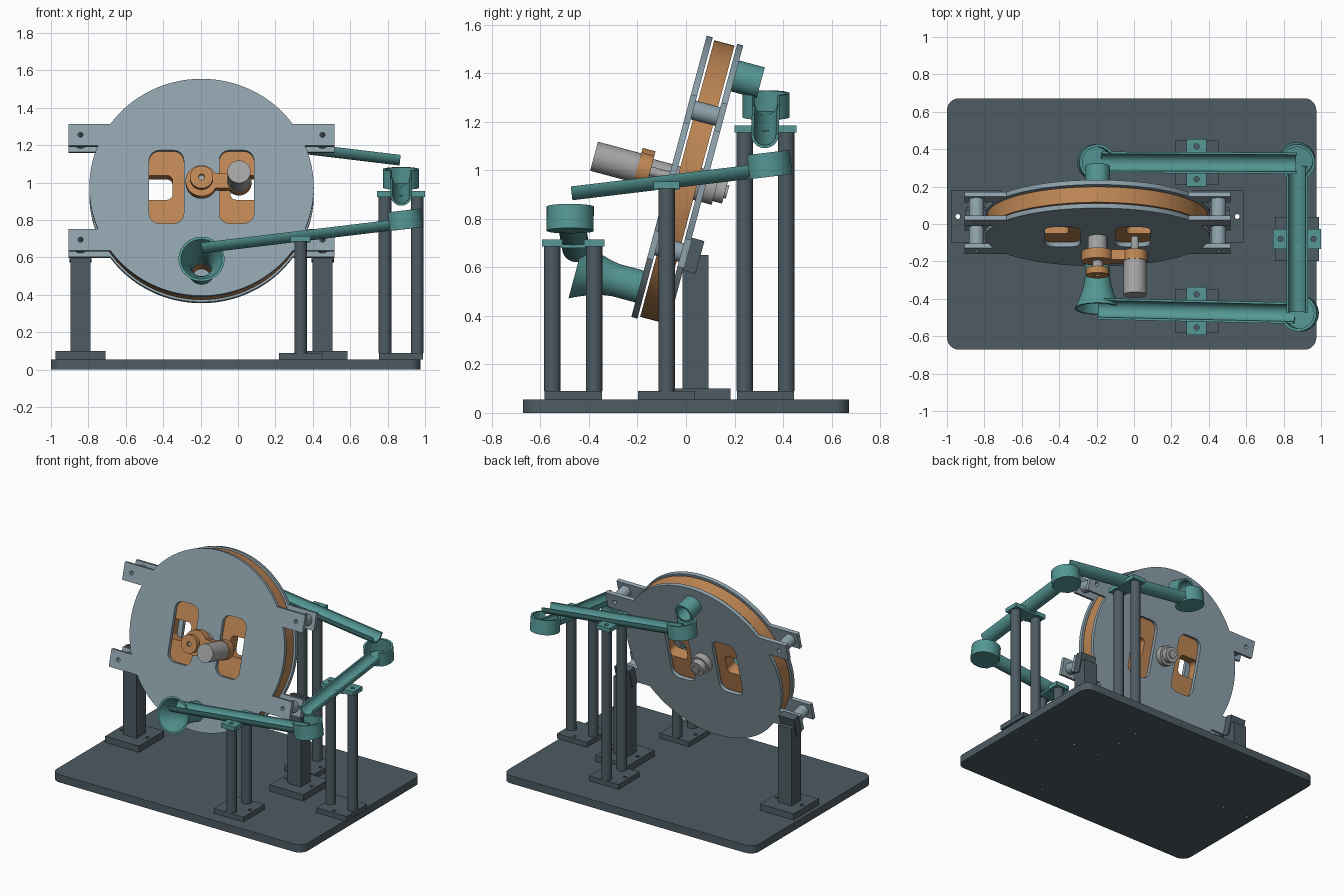
import bpy, bmesh
from math import sin, cos, pi, radians, atan2, hypot, sqrt, asin
from mathutils import Matrix, Vector

if "Cube" in bpy.data.objects:
    bpy.data.objects.remove(bpy.data.objects["Cube"])


def material(name, r, g, b):
    m = bpy.data.materials.new(name)
    m.diffuse_color = (r, g, b, 1)
    m.use_nodes = True
    m.node_tree.nodes["Principled BSDF"].inputs["Base Color"].default_value = m.diffuse_color
    return m


SLATE = material("slate", 0.075, 0.105, 0.125)
PANEL = material("panel", 0.27, 0.36, 0.41)
ORANGE = material("orange", 0.52, 0.24, 0.09)
TEAL = material("teal", 0.09, 0.31, 0.30)
METAL = material("metal", 0.38, 0.38, 0.38)
I = Matrix.Identity(4)


def finish(name, me, mat, M):
    bm = bmesh.new()
    bm.from_mesh(me)
    bmesh.ops.remove_doubles(bm, verts=bm.verts, dist=1e-5)
    bmesh.ops.recalc_face_normals(bm, faces=bm.faces)
    bm.to_mesh(me)
    bm.free()
    me.materials.clear()
    me.materials.append(mat)
    ob = bpy.data.objects.new(name, me)
    ob.matrix_world = M
    bpy.context.collection.objects.link(ob)
    return ob


def plate(name, loops, z0, z1, mat, M=I):
    """Extrude an outline with optional holes from z0 to z1."""
    cu = bpy.data.curves.new(name, 'CURVE')
    cu.dimensions = '2D'
    cu.fill_mode = 'BOTH'
    cu.extrude = (z1 - z0) / 2
    for loop in loops:
        s = cu.splines.new('POLY')
        s.points.add(len(loop) - 1)
        for p, c in zip(s.points, loop):
            p.co = (c[0], c[1], 0, 1)
        s.use_cyclic_u = True
    tmp = bpy.data.objects.new("tmp", cu)
    bpy.context.collection.objects.link(tmp)
    dg = bpy.context.evaluated_depsgraph_get()
    me = bpy.data.meshes.new_from_object(tmp.evaluated_get(dg))
    bpy.data.objects.remove(tmp)
    me.transform(Matrix.Translation((0, 0, (z0 + z1) / 2)))
    return finish(name, me, mat, M)


def lathe(name, prof, mat, M=I, n=48, closed=False):
    """Spin (radius, z) points about z; closed joins last to first."""
    bm = bmesh.new()
    rings = [[bm.verts.new((r * cos(2 * pi * i / n), r * sin(2 * pi * i / n), z))
              for i in range(n)] for r, z in prof]
    pairs = list(zip(rings, rings[1:])) + ([(rings[-1], rings[0])] if closed else [])
    for a, b in pairs:
        for i in range(n):
            bm.faces.new((a[i], a[(i + 1) % n], b[(i + 1) % n], b[i]))
    if not closed:
        bm.faces.new(rings[0])
        bm.faces.new(rings[-1])
    me = bpy.data.meshes.new(name)
    bm.to_mesh(me)
    bm.free()
    return finish(name, me, mat, M)


def cyl(name, x, y, r, z0, z1, mat, M=I):
    return lathe(name, [(r, z0), (r, z1)], mat, M @ Matrix.Translation((x, y, 0)))


def arc(cx, cy, r, a0, a1, n):
    return [(cx + r * cos(a0 + (a1 - a0) * i / n), cy + r * sin(a0 + (a1 - a0) * i / n))
            for i in range(n + 1)]


def circle(cx, cy, r, n=32):
    return arc(cx, cy, r, 0, 2 * pi, n)[:-1]


def rect(x0, x1, y0, y1, r=0):
    if not r:
        return [(x0, y0), (x1, y0), (x1, y1), (x0, y1)]
    return (arc(x1 - r, y1 - r, r, 0, pi / 2, 8) + arc(x0 + r, y1 - r, r, pi / 2, pi, 8)
            + arc(x0 + r, y0 + r, r, pi, 1.5 * pi, 8) + arc(x1 - r, y0 + r, r, 1.5 * pi, 2 * pi, 8))


# Tilted wheel frame: x right, y up the disc, z toward the front
D = Matrix.Translation((-0.195, -0.07, 0.975)) @ Matrix.Rotation(radians(75), 4, 'X')
HX, HV = 0.647, 0.29

# Side plates with four mounting ears
R, E0, E1, EX = 0.6, 0.23, 0.35, 0.71
a0, a1 = asin(E0 / R), asin(E1 / R)
outline = (arc(0, 0, R, -a0, a0, 16) + [(EX, E0), (EX, E1)]
           + arc(0, 0, R, a1, pi - a1, 56) + [(-EX, E1), (-EX, E0)]
           + arc(0, 0, R, pi - a0, pi + a0, 16) + [(-EX, -E0), (-EX, -E1)]
           + arc(0, 0, R, pi + a1, 2 * pi - a1, 56) + [(EX, -E1), (EX, -E0)])
windows = [rect(-0.28, -0.095, -0.2, 0.205, 0.055), rect(0.095, 0.28, -0.2, 0.205, 0.055)]
bolts = [circle(sx * HX, sv * HV, 0.014, 16) for sx in (-1, 1) for sv in (-1, 1)]
plate("front_plate", [outline, circle(0, -0.47, 0.05)] + windows + bolts, -0.026, 0, PANEL, D)
plate("rear_plate", [outline, circle(0, 0.47, 0.05)] + windows + bolts, -0.156, -0.13, PANEL, D)

# Lifting wheel with slots and ball pockets
plate("wheel", [circle(0, 0, 0.59, 128), rect(-0.31, -0.155, -0.06, 0.075, 0.03),
                rect(0.155, 0.31, -0.06, 0.075, 0.03), circle(0, 0.47, 0.05),
                circle(0, -0.47, 0.05)], -0.121, -0.035, ORANGE, D)

# Spacers, stands and tilted mounting blocks
for sx in (-1, 1):
    for sv in (-1, 1):
        lathe("spacer", [(0.014, -0.13), (0.04, -0.13), (0.04, -0.026), (0.014, -0.026)], PANEL,
              D @ Matrix.Translation((sx * HX, sv * HV, 0)), 32, True)
    plate("mount_block", [rect(sx * HX - 0.06, sx * HX + 0.06, -HV - 0.07, -HV + 0.07)],
          -0.21, -0.156, SLATE, D)
    cx = -0.195 + sx * HX
    plate("stand_column", [rect(cx - 0.053, cx + 0.053, -0.014, 0.092)], 0.09, 0.65, SLATE)
    plate("stand_foot", [rect(cx - 0.133, cx + 0.133, -0.1, 0.183)]
          + [circle(cx + k * 0.1, 0.04, 0.013, 16) for k in (-1, 1)], 0.055, 0.1, SLATE)

# Axle, bearings, drive arm and motor
cyl("axle", 0, 0, 0.028, -0.25, 0.19, METAL, D)
cyl("front_bearing", 0, 0, 0.052, -0.035, 0.085, METAL, D)
lathe("rear_bearing", [(0.068, -0.121), (0.068, -0.2), (0.052, -0.2), (0.052, -0.24)], METAL, D)
arm = (arc(0, 0, 0.085, 0.5, 2 * pi - 0.5, 40) + [(0.13, -0.041)]
       + arc(0.2, 0, 0.067, pi + 0.65, 3 * pi - 0.65, 32) + [(0.13, 0.041)])
plate("drive_arm", [arm], 0.08, 0.135, ORANGE, D)
lathe("axle_knob", [(0.016, 0.175), (0.062, 0.175), (0.062, 0.212), (0.016, 0.212)], ORANGE, D, 48, True)
cyl("motor", 0.2, 0, 0.062, 0.135, 0.32, METAL, D)
cyl("motor_shaft", 0.2, 0, 0.02, 0.0, 0.08, METAL, D)

# Entry funnel at the front and exit tube at the back
lathe("entry_funnel", [(0.068, 0), (0.068, 0.1), (0.074, 0.14), (0.088, 0.19), (0.106, 0.235), (0.123, 0.27),
                       (0.11, 0.27), (0.094, 0.235), (0.076, 0.19), (0.06, 0.14), (0.052, 0.1), (0.052, 0)],
      TEAL, D @ Matrix.Translation((0, -0.47, 0)), 48, True)
lathe("exit_tube", [(0.066, -0.156), (0.066, -0.265), (0.052, -0.265), (0.052, -0.156)],
      TEAL, D @ Matrix.Translation((0, 0.47, 0)), 48, True)

# Return track: three sloping channels, each with a catch cup and a post pair
SIDE = Matrix(((0, 0, 1, 0), (1, 0, 0, 0), (0, 1, 0, 0), (0, 0, 0, 1)))
base_holes = [circle(-0.195 + sx * HX + k * 0.1, 0.04, 0.013, 16) for sx in (-1, 1) for k in (-1, 1)]


def run(start, end, support, slope=0.12):
    dx, dy = end[0] - start[0], end[1] - start[1]
    pitch = atan2(slope, 1)
    length = hypot(dx, dy) / cos(pitch)
    M = (Matrix.Translation(start) @ Matrix.Rotation(atan2(dy, dx), 4, 'Z')
         @ Matrix.Rotation(pitch, 4, 'Y'))
    zc = -0.042
    trough = arc(0, zc, 0.057, pi, 2 * pi, 20) + arc(0, zc, 0.045, 2 * pi, pi, 20)
    plate("channel", [trough], 0.03, length, TEAL, M @ SIDE)
    g = 0.62
    wall = arc(0, 0, 0.097, g, 2 * pi - g, 40) + arc(0, 0, 0.082, 2 * pi - g, g, 40)
    plate("cup_wall", [wall], -0.1, 0, TEAL, M)
    cyl("cup_floor", 0, 0, 0.09, -0.1, -0.086, TEAL, M)
    # Posts, clamp ears and foot, set square across the channel
    along_x = abs(dx) > abs(dy)
    t = (support - start[0]) / dx if along_x else (support - start[1]) / dy
    c = Vector((start[0] + dx * t, start[1] + dy * t))
    zb = start[2] - 0.099 - slope * hypot(dx, dy) * t
    S = Matrix.Translation((c.x, c.y, 0)) @ Matrix.Rotation(pi / 2 if along_x else 0, 4, 'Z')
    for s in (-1, 1):
        cyl("post", s * 0.086, 0, 0.034, 0.09, zb, SLATE, S)
        x = sorted((s * 0.045, s * 0.128))
        plate("clamp_ear", [rect(x[0], x[1], -0.053, 0.053), circle(s * 0.088, 0, 0.014, 16)],
              zb, zb + 0.03, TEAL, S)
        p = S @ Vector((s * 0.085, 0, 0))
        base_holes.append(circle(p.x, p.y, 0.012, 16))
    plate("clamp_bridge", [rect(-0.05, 0.05, -0.053, 0.053)], zb - 0.006, zb + 0.008, TEAL, S)
    plate("post_foot", [rect(-0.118, 0.118, -0.117, 0.117)]
          + [circle(0, k * 0.085, 0.012, 16) for k in (-1, 1)], 0.055, 0.09, SLATE, S)


run((-0.195, 0.33, 1.318), (0.875, 0.325), 0.335)
run((0.872, 0.33, 1.072), (0.872, -0.48), -0.08)
run((0.88, -0.477, 0.85), (-0.2, -0.453), 0.335)

# Base board
plate("base_board", [rect(-1.0, 0.975, -0.672, 0.672, 0.065)] + base_holes, 0, 0.055, SLATE)

# Smooth the round parts, keep edges sharp
bpy.ops.object.select_all(action='SELECT')
bpy.context.view_layer.objects.active = bpy.context.selected_objects[0]
bpy.ops.object.shade_smooth_by_angle(angle=radians(30))
